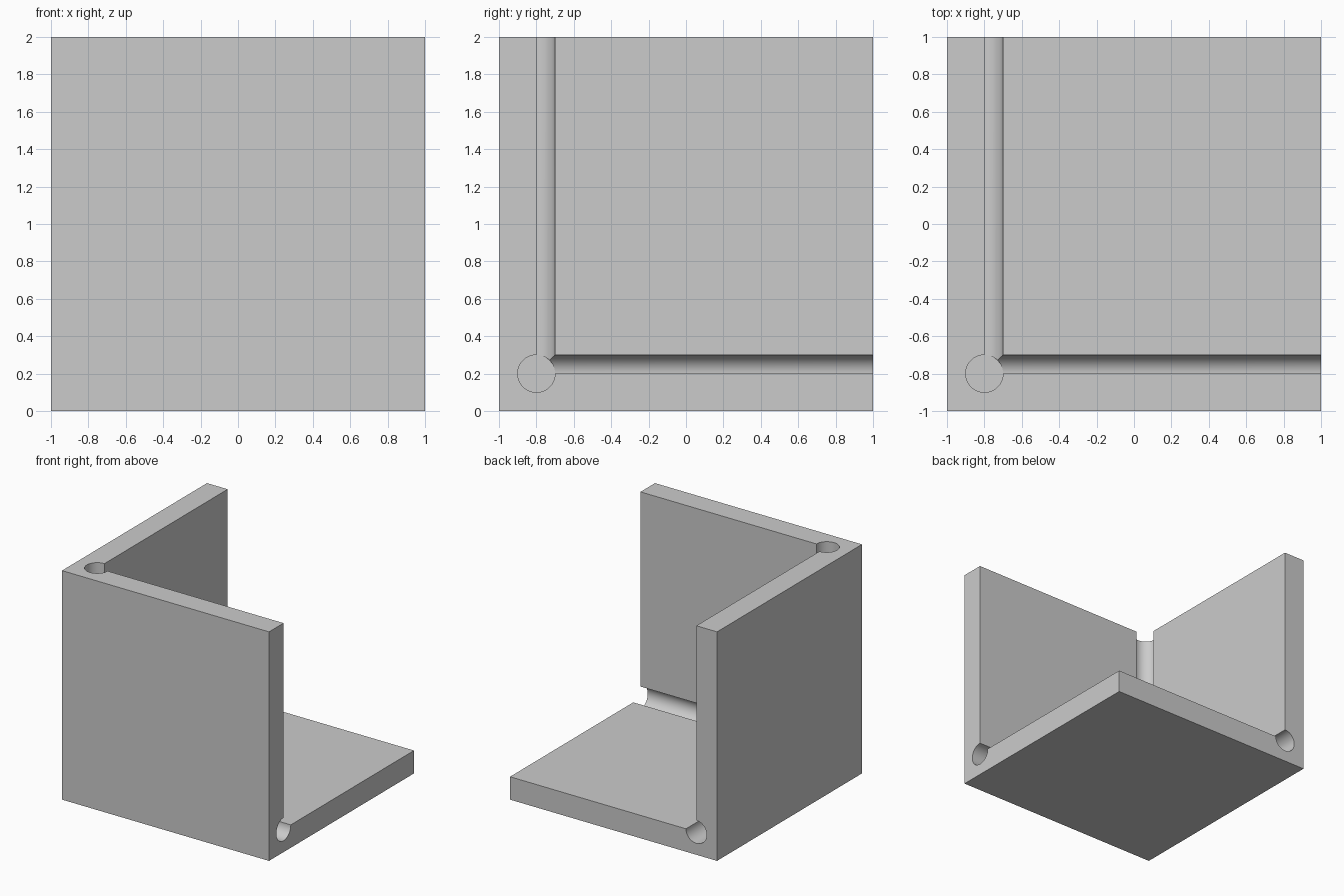
import bpy
import math
from mathutils import Vector

SIZE, WALL, RADIUS = 2.0, 0.2, 0.1
INNER = Vector((-1 + WALL, -1 + WALL, WALL))  # corner where the three inner faces meet

if "Cube" in bpy.data.objects:
    bpy.data.objects.remove(bpy.data.objects["Cube"], do_unlink=True)

grey = bpy.data.materials.new("plain_grey")
grey.use_nodes = True
GREY = (0.6, 0.6, 0.6, 1)
grey.diffuse_color = GREY
grey.node_tree.nodes["Principled BSDF"].inputs["Base Color"].default_value = GREY


def box(name, low, size):
    bpy.ops.mesh.primitive_cube_add(size=size, location=Vector(low) + Vector((size,) * 3) / 2)
    obj = bpy.context.object
    obj.name = name
    return obj


def groove(axis):
    """Round cutter along one inner edge, its blind end one radius past the corner."""
    length = SIZE + 0.3
    centre = INNER.copy()
    centre[axis] += length / 2 - RADIUS - 0.0005
    turn = [(0, math.pi / 2, 0), (math.pi / 2, 0, 0), (0, 0, 0)][axis]
    bpy.ops.mesh.primitive_cylinder_add(vertices=64, radius=RADIUS, depth=length,
                                        location=centre, rotation=turn)
    bpy.context.object.name = "groove_cutter"
    return bpy.context.object


# Solid block hollowed to leave a floor, a front wall and a side wall
bracket = box("corner_bracket", (-1, -1, 0), SIZE)
bracket.data.materials.append(grey)
cutters = [box("hollow_cutter", INNER, SIZE + 0.2)]

# Relief grooves along the three inner edges
cutters += [groove(axis) for axis in range(3)]

bpy.ops.object.select_all(action="DESELECT")
bpy.context.view_layer.objects.active = bracket
bracket.select_set(True)
for cutter in cutters:
    cut = bracket.modifiers.new("cut", "BOOLEAN")
    cut.operation = "DIFFERENCE"
    cut.solver = "EXACT"
    cut.object = cutter
    bpy.ops.object.modifier_apply(modifier=cut.name)
    bpy.data.objects.remove(cutter, do_unlink=True)

bpy.ops.object.shade_smooth_by_angle(angle=math.radians(30))
